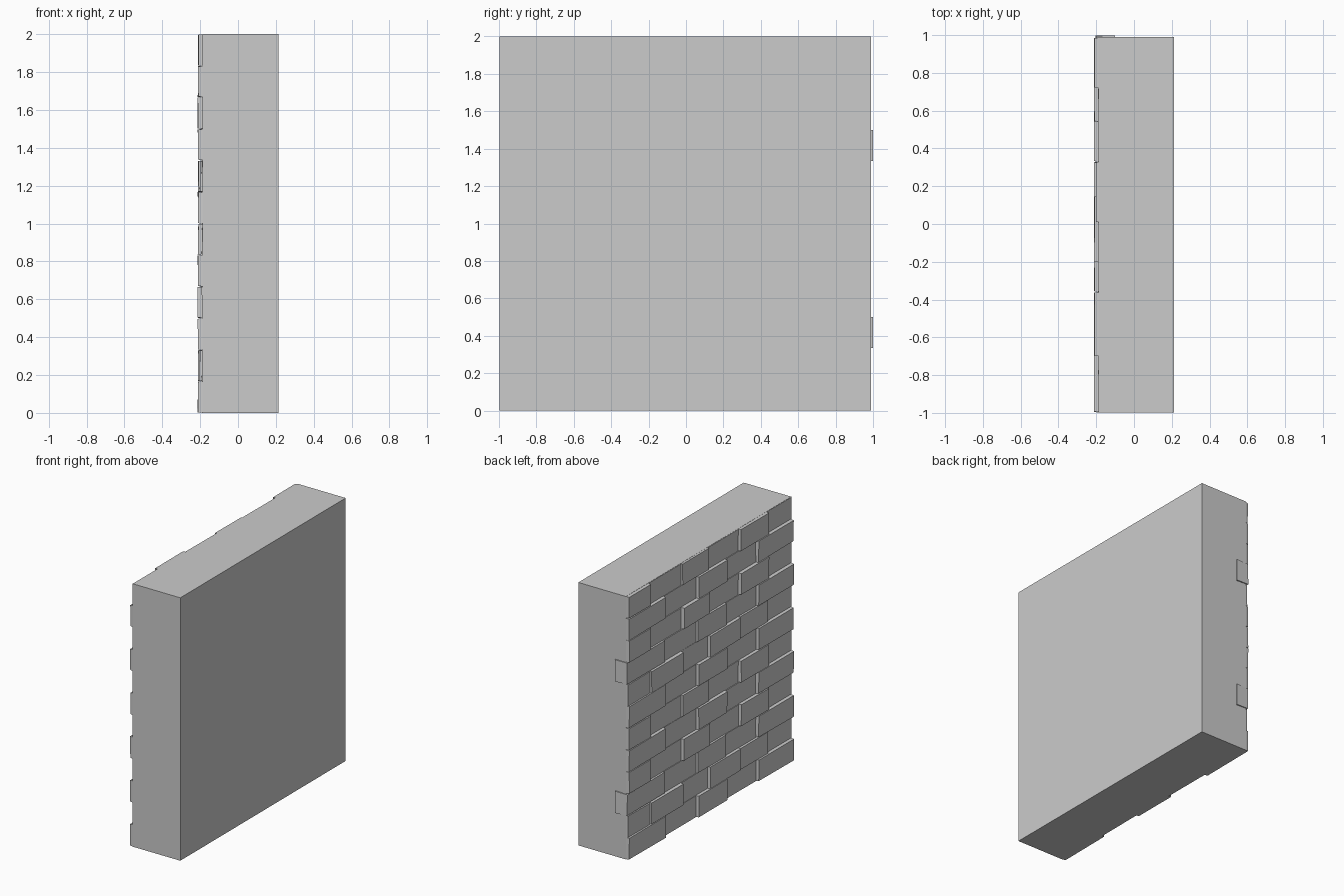
import bpy, bmesh, random
from mathutils import Vector

if "Cube" in bpy.data.objects:
    bpy.data.objects.remove(bpy.data.objects["Cube"])

random.seed(4)
FACE_X = -0.187          # plane of the wall that carries the bricks
ROW_H = 2 / 12


def box(bm, x0, x1, y0, y1, z0, z1):
    verts = bmesh.ops.create_cube(bm, size=1)["verts"]
    for v in verts:
        v.co = Vector((x1 if v.co.x > 0 else x0,
                       y1 if v.co.y > 0 else y0,
                       z1 if v.co.z > 0 else z0))
    return verts


def finish(bm, name):
    mesh = bpy.data.meshes.new(name)
    bm.to_mesh(mesh)
    bm.free()
    obj = bpy.data.objects.new(name, mesh)
    bpy.context.collection.objects.link(obj)
    return obj


# plain wall slab
bm = bmesh.new()
box(bm, FACE_X, 0.213, -0.998, 0.99, 0, 2)
finish(bm, "wall_slab")

# two alternating sets of brick joints along y
LONG_END = [-0.998, -0.57, -0.20, 0.15, 0.54, 0.988]
SHORT_END = [-0.998, -0.70, -0.36, 0.01, 0.33, 0.72, 0.988]

# brick lift (H high, M middle, L low) from -y to +y; repeats every six rows
COURSES = ["HLHLH", "LMHLHM", "HLMLM", "LHLHLH", "HLHLH", "LHLMLH"]
LIFT = {"H": 0.025, "M": 0.016, "L": 0.004}

# brick facing
bm = bmesh.new()
for row in range(12):
    joints = LONG_END if row % 2 == 0 else SHORT_END
    for i, level in enumerate(COURSES[row % 6]):
        y0, y1 = joints[i], joints[i + 1]
        z0, z1 = row * ROW_H, (row + 1) * ROW_H
        back = FACE_X + 0.01
        # end bricks that wrap slightly round the wall end
        if row % 6 == 2 and i == len(joints) - 2:
            y1, back = 0.999, -0.10
        front = FACE_X - LIFT[level]
        for v in box(bm, front, back, y0, y1, z0, z1):
            if v.co.x < FACE_X:
                # worn, slightly tilted outer face
                v.co.x += random.uniform(-0.001, 0.003)
                v.co.y += random.uniform(0.002, 0.006) * (1 if v.co.y == y0 or abs(v.co.y - y0) < 1e-4 else -1)
                v.co.z += random.uniform(0.001, 0.005) * (1 if abs(v.co.z - z0) < 1e-4 else -1)
finish(bm, "brick_facing")
